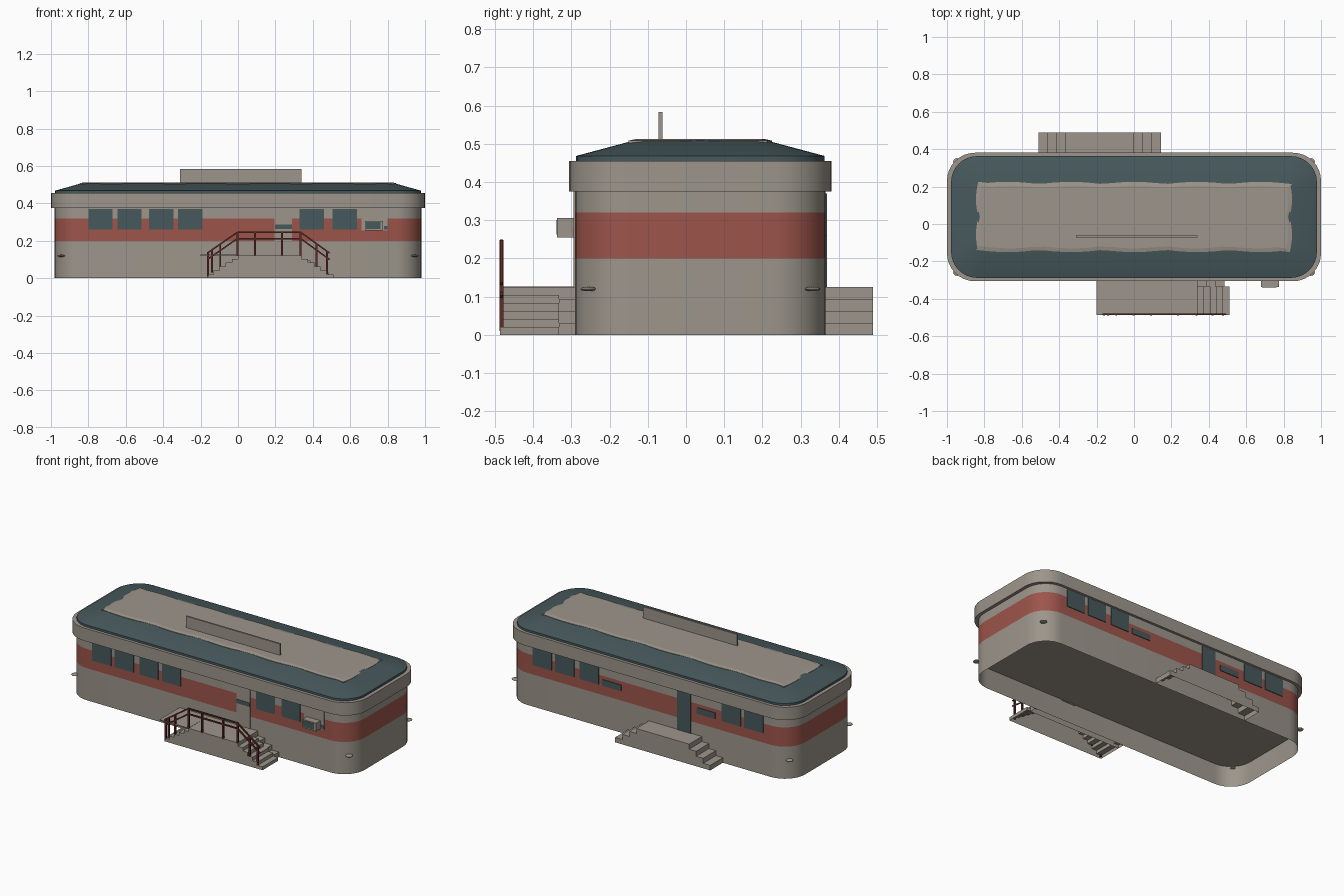
import bpy, bmesh, math
from mathutils import Vector

if "Cube" in bpy.data.objects:
    bpy.data.objects.remove(bpy.data.objects["Cube"])

CY = 0.0375                      # centre line of the building
FRONT, BACK = -0.29, 0.365       # long wall faces


def material(name, rgb):
    m = bpy.data.materials.new(name)
    m.diffuse_color = (*rgb, 1)
    m.use_nodes = True
    m.node_tree.nodes["Principled BSDF"].inputs["Base Color"].default_value = m.diffuse_color
    return m


BEIGE = material("warm_grey", (0.335, 0.302, 0.258))
RED = material("brick_red", (0.335, 0.09, 0.07))
DARK = material("slate_teal", (0.062, 0.098, 0.106))
RAIL = material("dark_maroon", (0.115, 0.024, 0.02))


def finish(name, bm, mats, smooth=False, normals=True):
    if normals:
        bmesh.ops.recalc_face_normals(bm, faces=bm.faces[:])
    me = bpy.data.meshes.new(name)
    bm.to_mesh(me)
    bm.free()
    for m in mats:
        me.materials.append(m)
    if smooth:
        me.shade_smooth()
        me.set_sharp_from_angle(angle=math.radians(30))
    ob = bpy.data.objects.new(name, me)
    bpy.context.collection.objects.link(ob)
    return ob


def rounded(hx, hy, r, z, n=8):
    pts = []
    for k, (sx, sy) in enumerate([(1, 1), (-1, 1), (-1, -1), (1, -1)]):
        for i in range(n + 1):
            a = math.pi / 2 * (k + i / n)
            pts.append((sx * (hx - r) + r * math.cos(a),
                        CY + sy * (hy - r) + r * math.sin(a), z))
    return pts


def loft(bm, rings, cap_top=False, cap_bottom=False):
    vs = [[bm.verts.new(p) for p in ring] for ring in rings]
    n = len(vs[0])
    for a, b in zip(vs, vs[1:]):
        for i in range(n):
            j = (i + 1) % n
            bm.faces.new((a[i], a[j], b[j], b[i]))
    if cap_top:
        bm.faces.new(vs[-1])
    if cap_bottom:
        bm.faces.new(vs[0][::-1])


def add_box(bm, x0, x1, y0, y1, z0, z1):
    v = bmesh.ops.create_cube(bm, size=1)["verts"]
    for p in v:
        p.co = Vector(((x0 + x1) / 2 + p.co.x * (x1 - x0),
                       (y0 + y1) / 2 + p.co.y * (y1 - y0),
                       (z0 + z1) / 2 + p.co.z * (z1 - z0)))


def box(name, mat, *dims):
    bm = bmesh.new()
    add_box(bm, *dims)
    return finish(name, bm, [mat])


def extrude_profile(name, profile, y0, y1):
    """Stair profile in x-z swept along y, open underneath."""
    bm = bmesh.new()
    a = [bm.verts.new((x, y0, z)) for x, z in profile]
    b = [bm.verts.new((x, y1, z)) for x, z in profile]
    bm.faces.new(a)
    bm.faces.new(b[::-1])
    for i in range(len(a) - 1):
        bm.faces.new((a[i], b[i], b[i + 1], a[i + 1]))
    return finish(name, bm, [BEIGE])


def flight(x_top, x_end, top, treads):
    """Stair outline going down from the landing edge to the ground."""
    pts, z, step = [(x_top, top)], top, top / (treads + 1)
    for i in range(treads):
        x = x_top + (x_end - x_top) * i / treads
        z -= step
        pts += [(x, z), (x_top + (x_end - x_top) * (i + 1) / treads, z)]
    return pts + [(x_end, 0)]


# Body shell, open below, with a painted band chosen by height
bm = bmesh.new()
loft(bm, [rounded(0.98, 0.3275, 0.14, z) for z in (0, 0.2, 0.32, 0.455)], cap_top=True)
for f in bm.faces:
    f.material_index = 1 if 0.2 < f.calc_center_median().z < 0.32 else 0
finish("body", bm, [BEIGE, RED], True)

# Recessed floor
bm = bmesh.new()
loft(bm, [rounded(0.978, 0.3255, 0.14, z) for z in (0.13, 0.135)], True, True)
finish("floor", bm, [BEIGE])

# Cornice band
bm = bmesh.new()
loft(bm, [rounded(0.97, 0.3175, 0.13, 0.375), rounded(1.0, 0.3435, 0.15, 0.375),
          rounded(1.0, 0.3435, 0.15, 0.455), rounded(0.97, 0.3175, 0.13, 0.455)])
finish("cornice", bm, [BEIGE], True)

# Roof
bm = bmesh.new()
loft(bm, [rounded(0.978, 0.3255, 0.14, 0.45), rounded(0.978, 0.3255, 0.14, 0.468),
          rounded(0.83, 0.168, 0.05, 0.51)], True)
finish("roof", bm, [DARK], True)

# Roof panel with a scalloped edge
def wavy(inset, z, count=28):
    hx, hy, pts = 0.845 - inset, 0.188 - inset, []
    corners = [(hx, hy), (-hx, hy), (-hx, -hy), (hx, -hy)]
    for k in range(4):
        (ax, ay), (bx, by) = corners[k], corners[(k + 1) % 4]
        for i in range(count):
            t = i / count
            x, y = ax + (bx - ax) * t, ay + (by - ay) * t
            w = 0.012 * abs(math.sin(math.pi * t * (5 if k % 2 == 0 else 2)))
            if k % 2 == 0:
                y -= math.copysign(0.012 - w, y)
            else:
                x -= math.copysign(0.012 - w, x)
            pts.append((x, CY + y, z))
    return pts


bm = bmesh.new()
loft(bm, [wavy(0, 0.5), wavy(0, 0.508), wavy(0.02, 0.5125)], True)
finish("roof_panel", bm, [BEIGE])

# Sign board on the roof
box("sign_board", BEIGE, -0.31, 0.34, -0.072, -0.061, 0.505, 0.583)

# Windows: the same layout on both long walls, turned half way round
LEFT_EDGES = [-0.80, -0.645, -0.475, -0.32, 0.33, 0.505, 0.66]
for side, s, wall in (("front", 1, FRONT), ("back", -1, BACK)):
    out = wall - s * 0.004
    for i, x in enumerate(LEFT_EDGES):
        if side == "front" and i == 6:
            continue
        top = 0.298 if side == "back" and i in (3, 4) else 0.37
        xs = sorted((s * x, s * (x + 0.13)))
        ys = sorted((wall + s * 0.004, out))
        box(f"{side}_window_{i + 1}", DARK, *xs, *ys, 0.26, top)

# Doors
box("front_door", BEIGE, 0.195, 0.29, FRONT - 0.004, FRONT + 0.004, 0.125, 0.376)
box("front_door_plate", DARK, 0.197, 0.288, FRONT - 0.006, FRONT, 0.262, 0.287)
box("back_door", DARK, -0.29, -0.195, BACK - 0.004, BACK + 0.004, 0.125, 0.37)

# Air conditioner on a plain wall panel
box("cooler_panel", BEIGE, 0.66, 0.80, FRONT - 0.004, FRONT + 0.004, 0.255, 0.376)
box("cooler_box", BEIGE, 0.68, 0.775, -0.337, FRONT, 0.255, 0.306)
box("cooler_grille", DARK, 0.685, 0.762, -0.339, -0.335, 0.262, 0.3)
box("cooler_side_plate", DARK, 0.78, 0.80, FRONT - 0.006, FRONT, 0.26, 0.28)

# Back landing with steps at both ends
extrude_profile("back_steps", flight(-0.365, -0.51, 0.125, 3)[::-1]
                + flight(0.0, 0.145, 0.125, 3), BACK, 0.49)

# Front landing with wide outer steps and short inner steps
extrude_profile("front_outer_steps", flight(0.0, -0.165, 0.125, 5)[::-1]
                + flight(0.34, 0.51, 0.125, 5), -0.487, -0.333)
extrude_profile("front_inner_steps", flight(0.0, -0.165, 0.125, 5)[::-1]
                + flight(0.34, 0.485, 0.125, 3), -0.333, FRONT)
box("front_landing_plate", BEIGE, -0.2, 0.0, -0.487, FRONT, 0.12, 0.126)

# Railing along the front edge
def add_bar(bm, p, q, w=0.008):
    p, q = Vector(p), Vector(q)
    d = q - p
    rot = d.to_track_quat("Z", "Y")
    for v in bmesh.ops.create_cube(bm, size=1)["verts"]:
        v.co = rot @ Vector((v.co.x * w, v.co.y * w, v.co.z * d.length)) + (p + q) / 2


bm = bmesh.new()
RY = -0.483
for drop in (0, 0.034):
    path = [(-0.165, 0.134), (-0.003, 0.246), (0.335, 0.246), (0.49, 0.134)]
    for (xa, za), (xb, zb) in zip(path, path[1:]):
        add_bar(bm, (xa, RY, za - drop), (xb, RY, zb - drop))
for x, z0, z1 in [(-0.16, 0.01, 0.135), (-0.14, 0.03, 0.15), (-0.095, 0.06, 0.18),
                  (-0.003, 0.12, 0.248), (0.09, 0.12, 0.246), (0.235, 0.12, 0.246),
                  (0.335, 0.12, 0.248), (0.42, 0.06, 0.182), (0.475, 0.02, 0.143)]:
    add_bar(bm, (x, RY, z0), (x, RY, z1), 0.01)
finish("railing", bm, [RAIL])

# Small marker lamps on the four corners
for sx in (-1, 1):
    for y in (-0.256, 0.331):
        bm = bmesh.new()
        bmesh.ops.create_uvsphere(bm, u_segments=12, v_segments=6, radius=1)
        for v in bm.verts:
            v.co = Vector((sx * 0.946 + v.co.x * 0.021, y + v.co.y * 0.021,
                           0.12 + v.co.z * 0.006))
        end = "right" if sx > 0 else "left"
        finish(f"{'front' if y < 0 else 'back'}_{end}_lamp", bm, [BEIGE], True)
